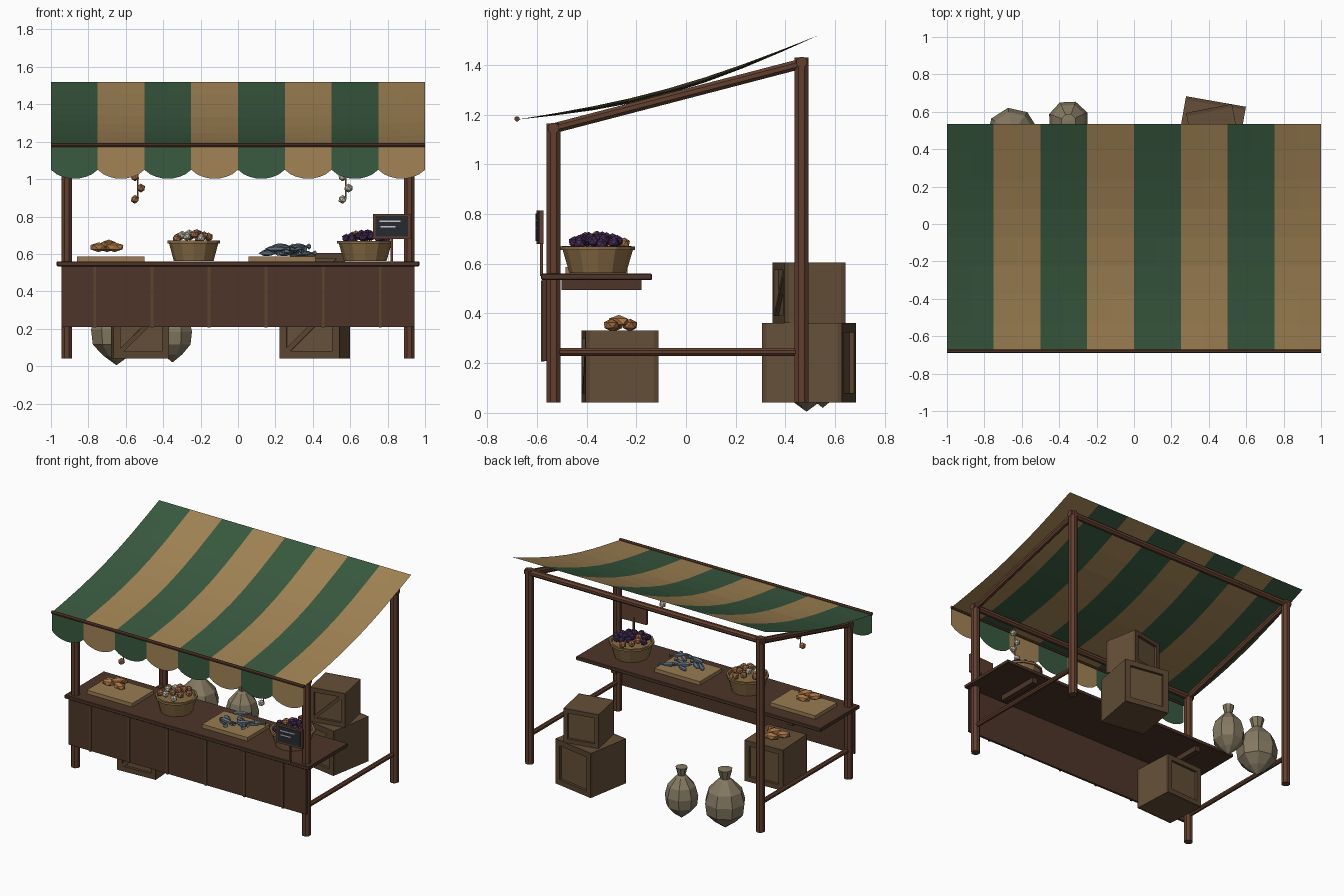
import bpy, bmesh, math, random
from mathutils import Vector, Matrix

if "Cube" in bpy.data.objects:
    bpy.data.objects.remove(bpy.data.objects["Cube"])
random.seed(4)

def mat(name, c):
    m = bpy.data.materials.new(name)
    m.diffuse_color = (*c, 1)
    m.use_nodes = True
    m.node_tree.nodes["Principled BSDF"].inputs["Base Color"].default_value = m.diffuse_color
    return m

WOOD = mat("post_wood", (.12, .05, .028))
DARK = mat("counter_wood", (.075, .036, .022))
CRATE = mat("crate_wood", (.13, .08, .04))
FRAME = mat("crate_frame", (.10, .058, .03))
GREEN = mat("green_cloth", (.04, .10, .05))
TAN = mat("tan_cloth", (.36, .23, .09))
BOARD = mat("board_wood", (.32, .2, .085))
WICKER = mat("wicker", (.25, .15, .06))
SACK = mat("sackcloth", (.23, .19, .12))
BREAD = mat("bread", (.4, .17, .055))
ONION = mat("onion", (.38, .16, .07))
GARLIC = mat("garlic", (.55, .5, .4))
PLUM = mat("plum", (.06, .025, .09))
FISH = mat("fish", (.12, .17, .22))
SLATE = mat("slate", (.02, .024, .03))
CHALK = mat("chalk", (.6, .6, .6))

def finish(name, bm, mats, M=Matrix()):
    bmesh.ops.recalc_face_normals(bm, faces=bm.faces)
    me = bpy.data.meshes.new(name)
    bm.to_mesh(me)
    bm.free()
    for m in mats:
        me.materials.append(m)
    o = bpy.data.objects.new(name, me)
    o.matrix_world = M
    bpy.context.collection.objects.link(o)
    return o

def box(name, c, s, m, M=Matrix(), bevel=0):
    bm = bmesh.new()
    bmesh.ops.create_cube(bm, size=1, matrix=Matrix.Translation(c) @ Matrix.Diagonal((*s, 1)))
    if bevel:
        bmesh.ops.bevel(bm, geom=bm.edges[:], offset=bevel, segments=1, affect='EDGES')
    return finish(name, bm, [m], M)

def rod(name, a, b, r, m, n=8):
    a, b = Vector(a), Vector(b)
    d = b - a
    bm = bmesh.new()
    bmesh.ops.create_cone(bm, cap_ends=True, segments=n, radius1=r, radius2=r, depth=d.length)
    q = d.to_track_quat('Z', 'Y').to_matrix().to_4x4() @ Matrix.Rotation(math.pi / n, 4, 'Z')
    return finish(name, bm, [m], Matrix.Translation((a + b) / 2) @ q)

def ball(name, c, s, m, rot=0, sub=1):
    bm = bmesh.new()
    bmesh.ops.create_icosphere(bm, subdivisions=sub, radius=1)
    return finish(name, bm, [m], Matrix.Translation(c) @ Matrix.Rotation(rot, 4, 'Z') @ Matrix.Diagonal((*s, 1)))

def lathe(name, prof, n, m, M):
    bm = bmesh.new()
    vs = [bm.verts.new((r, 0, z)) for r, z in prof]
    es = [bm.edges.new(p) for p in zip(vs, vs[1:])]
    bmesh.ops.spin(bm, geom=vs + es, cent=(0, 0, 0), axis=(0, 0, 1), angle=2 * math.pi, steps=n)
    bmesh.ops.remove_doubles(bm, verts=bm.verts[:], dist=1e-4)
    return finish(name, bm, [m], M)

def place(x, y, z, a=0):
    return Matrix.Translation((x, y, z)) @ Matrix.Rotation(math.radians(a), 4, 'Z')

# posts, side rails and roof beams
for s in (-1, 1):
    x = .915 * s
    rod("front_post", (x, -.533, .042), (x, -.533, 1.165), .03, WOOD)
    rod("back_post", (x, .465, .042), (x, .465, 1.43), .03, WOOD)
    rod("side_rail", (x, -.533, .245), (x, .465, .245), .017, WOOD)
    rod("rafter", (x, -.533, 1.145), (x, .465, 1.405), .022, WOOD)
    box("counter_bracket", (.7 * s, -.34, .515), (.04, .32, .04), DARK)
rod("front_beam", (-.945, -.533, 1.145), (.945, -.533, 1.145), .023, WOOD)
rod("back_beam", (-.945, .465, 1.41), (.945, .465, 1.41), .023, WOOD)
rod("valance_rail", (-1, -.68, 1.183), (1, -.68, 1.183), .011, WOOD)

# sagging striped awning
def awning_z(x, t):
    return 1.18 + .34 * t - (.045 + .022 * (1 - x * x)) * math.sin(math.pi * t)

bm = bmesh.new()
NX, NY = 16, 8
g = [[bm.verts.new((-1 + 2 * i / NX, -.68 + 1.215 * j / NY, awning_z(-1 + 2 * i / NX, j / NY)))
      for j in range(NY + 1)] for i in range(NX + 1)]
for i in range(NX):
    for j in range(NY):
        f = bm.faces.new((g[i][j], g[i + 1][j], g[i + 1][j + 1], g[i][j + 1]))
        f.material_index = (i // 2) % 2
finish("awning", bm, [GREEN, TAN])

# scalloped valance
bm = bmesh.new()
for k in range(8):
    x0 = -1 + k * .25
    pts = [(x0, 1.18)]
    for i in range(9):
        u = i / 8
        pts.append((x0 + .25 * u, 1.05 - .048 * math.sin(math.pi * u) ** .7 if 0 < i < 8 else 1.05))
    pts.append((x0 + .25, 1.18))
    f = bm.faces.new([bm.verts.new((x, -.682, z)) for x, z in pts])
    f.material_index = k % 2
finish("valance", bm, [GREEN, TAN])

# counter
box("counter_top", (0, -.36, .547), (1.94, .445, .026), DARK, bevel=.004)
box("counter_front", (0, -.569, .372), (1.885, .016, .325), DARK)
for i in range(6):
    box("front_batten", (-.765 + .305 * i, -.576, .37), (.014, .014, .325), FRAME)

# crates with framed ends, braced at the front
def crate(x, y, z, w, h, a):
    M = place(x, y, z, a)
    t, d = w * .12, .018
    box("crate_body", (0, 0, h / 2), (w, w - 2 * d, h), CRATE, M)
    for s in (-1, 1):
        yy = s * (w / 2 - d / 2)
        for e in (-1, 1):
            box("crate_stile", (e * (w - t) / 2, yy, h / 2), (t, d, h), FRAME, M)
            box("crate_rail", (0, yy, h / 2 + e * (h - t) / 2), (w - 2 * t, d, t), FRAME, M)
    ang = math.atan2(h - 2 * t, w - 2 * t)
    B = M @ Matrix.Translation((0, -w / 2 + d / 2, h / 2)) @ Matrix.Rotation(-ang, 4, 'Y')
    box("crate_brace", (0, 0, 0), (math.hypot(w - 2 * t, h - 2 * t), d * .8, t * .7), FRAME, B)

crate(-.525, -.265, .042, .295, .29, 3)
crate(.41, .495, .042, .325, .32, -10)
crate(.425, .495, .362, .25, .243, 11)

# sacks
SP = [(0, 0), (.07, .05), (.128, .11), (.138, .19), (.115, .27), (.05, .34), (.032, .355), (.05, .42), (0, .425)]
lathe("large_sack", SP, 8, SACK, place(-.65, .485, .005, 10))
lathe("small_sack", SP, 8, SACK, place(-.35, .55, .02, 25) @ Matrix.Diagonal((.8, .8, .87, 1)))

# bread and fish boards
def loaves(x, y, z):
    for dx, dy, dz, a in ((-.045, -.02, 0, .5), (.04, -.03, 0, -.3), (0, .045, 0, .1), (.01, 0, .015, .8)):
        ball("loaf", (x + dx, y + dy, z + dz), (.055, .032, .026), BREAD, a)

box("bread_board", (-.68, -.36, .573), (.36, .25, .026), BOARD)
loaves(-.7, -.37, .636)
loaves(-.52, -.27, .353)
box("fish_board", (.235, -.36, .573), (.36, .25, .026), BOARD)
FP = [(0, -.065), (.015, -.035), (.018, -.005), (.012, .03), (.004, .05), (.018, .07), (0, .066)]
for i in range(9):
    M = place(.16 + .024 * i, -.36 + random.uniform(-.075, .075), .604 + .012 * (i % 4), random.uniform(-50, 50))
    lathe("fish", FP, 6, FISH, M @ Matrix.Rotation(math.pi / 2, 4, 'Y') @ Matrix.Diagonal((.9, 1, 1, 1)))

# baskets with produce
def basket(x, y, r, h, count, mats):
    prof = [(0, 0), (r * .76, 0), (r * .94, h - .015), (r, h - .015), (r, h), (r * .9, h), (r * .88, h - .02), (0, h - .012)]
    lathe("basket", prof, 12, WICKER, place(x, y, .562))
    for i in range(count):
        q = math.sqrt((i + .3) / count)
        a = i * 2.4
        ball("produce", (x + q * r * .76 * math.cos(a), y + q * r * .76 * math.sin(a),
                         .562 + h + .008 + .03 * (1 - q * q)), (.025, .025, .024), mats[i % len(mats)], a)

basket(-.237, -.36, .14, .11, 13, [ONION, GARLIC, ONION])
basket(.68, -.355, .15, .108, 22, [PLUM, PLUM, PLUM, PLUM, ONION])

# chalkboard sign
S = place(.822, -.588, 0, 3)
box("sign_stake", (0, .006, .63), (.014, .012, .16), WOOD, S)
box("sign_frame", (0, 0, .747), (.2, .018, .135), WOOD, S)
box("sign_slate", (0, -.009, .747), (.175, .006, .11), SLATE, S)
for x, z, w in ((-.01, .775, .11), (-.02, .745, .08)):
    box("chalk_stroke", (x, -.013, z), (w, .003, .007), CHALK, S)

# hanging strings of onions and garlic
for x, m in ((-.535, ONION), (.575, GARLIC)):
    rod("hanging_string", (x, -.533, .89), (x, -.533, 1.14), .004, BOARD, 5)
    for i in range(4):
        ball("hanging_bulb", (x + .016 * (-1) ** (i + 1), -.533, .892 + .06 * i), (.024, .024, .024), m, i)
